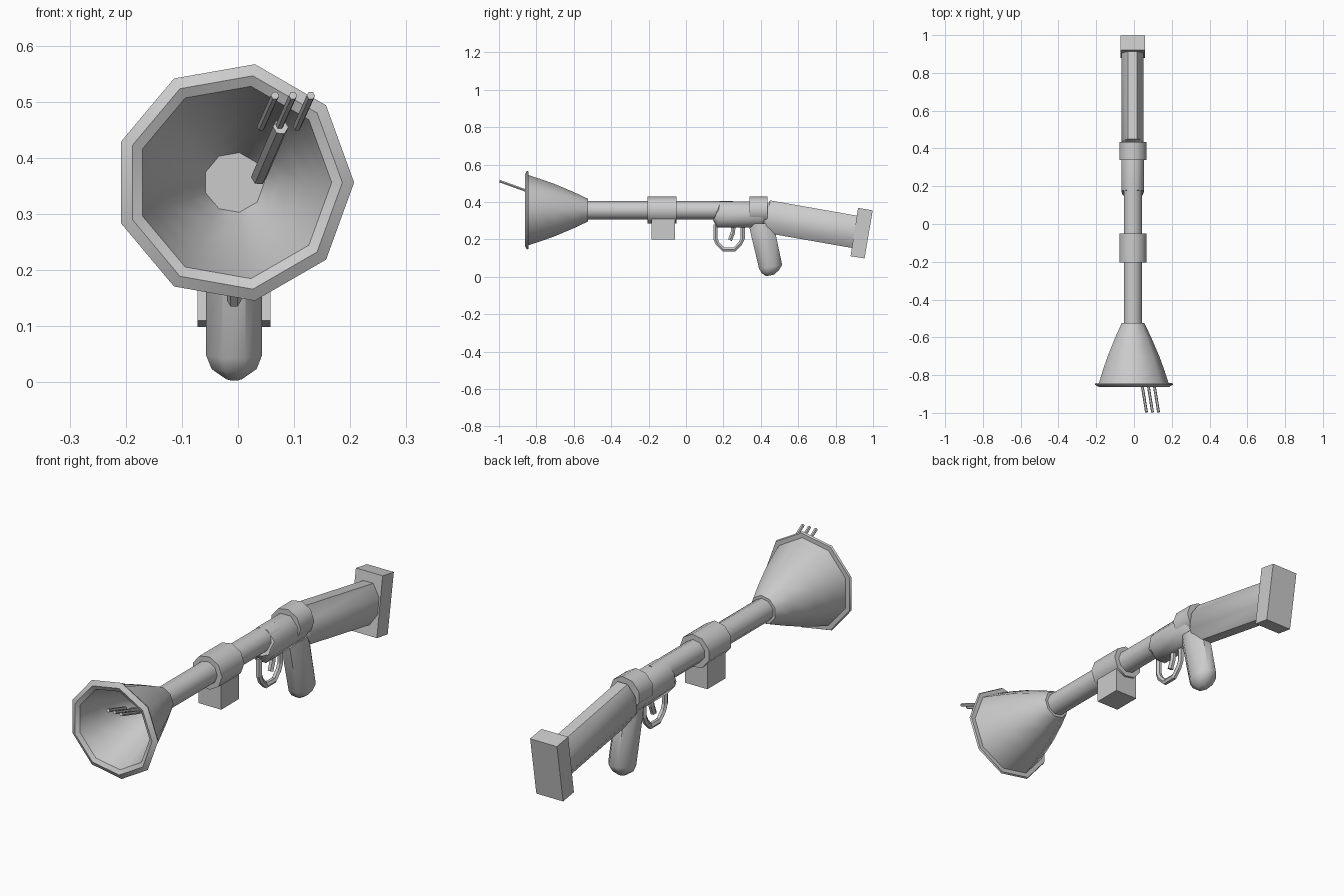
import bpy, bmesh, math
from mathutils import Vector

if "Cube" in bpy.data.objects:
    bpy.data.objects.remove(bpy.data.objects["Cube"])

CX, CZ = -0.007, 0.356          # axis of the barrel
metal = bpy.data.materials.new("plain grey")
metal.diffuse_color = (0.6, 0.6, 0.6, 1)
metal.use_nodes = True
metal.node_tree.nodes["Principled BSDF"].inputs["Base Color"].default_value = metal.diffuse_color


def loft(name, rings, smooth=42):
    """Skin a list of equal-length point rings and cap both ends."""
    bm = bmesh.new()
    vs = [[bm.verts.new(p) for p in r] for r in rings]
    n = len(vs[0])
    for a, b in zip(vs, vs[1:]):
        for i in range(n):
            j = (i + 1) % n
            bm.faces.new((a[i], a[j], b[j], b[i]))
    bm.faces.new(vs[0][::-1])
    bm.faces.new(vs[-1])
    bmesh.ops.recalc_face_normals(bm, faces=bm.faces)
    me = bpy.data.meshes.new(name)
    bm.to_mesh(me)
    bm.free()
    ob = bpy.data.objects.new(name, me)
    bpy.context.collection.objects.link(ob)
    me.materials.append(metal)
    if smooth:
        bpy.ops.object.select_all(action='DESELECT')
        ob.select_set(True)
        bpy.context.view_layer.objects.active = ob
        bpy.ops.object.shade_smooth_by_angle(angle=math.radians(smooth))
    return ob


def lathe(name, profile, n=9, smooth=42):
    """Nine-sided turning along y from (y, radius) pairs."""
    return loft(name, [[(CX + r * math.cos(2 * math.pi * i / n), y,
                         CZ + r * math.sin(2 * math.pi * i / n))
                        for i in range(n)] for y, r in profile], smooth)


def slab(name, side, half, smooth=0):
    """Side outline of (y, z) points extruded across x."""
    return loft(name, [[(CX + x, y, z) for y, z in side] for x in (-half, half)], smooth)


def span(name, sections, n=8, smooth=50):
    """Elliptic sections, each from (y, z) edge a to edge b with half width w."""
    rings = []
    for a, b, w in sections:
        a, b = Vector(a), Vector(b)
        m, h = (a + b) / 2, (a - b) / 2
        k = 1 / math.cos(math.pi / n)
        ring = []
        for i in range(n):
            t = 2 * math.pi * (i + 0.5) / n
            p = m + h * k * math.sin(t)
            ring.append((CX + w * k * math.cos(t), p.x, p.y))
        rings.append(ring)
    return loft(name, rings, smooth)


def tube(name, path, r, n=6, smooth=0):
    """Thin rod following a path of 3D points."""
    pts = [Vector(p) for p in path]
    rings = []
    for i, p in enumerate(pts):
        d = (pts[min(i + 1, len(pts) - 1)] - pts[max(i - 1, 0)]).normalized()
        u = Vector((1, 0, 0))
        u = (u - d * u.dot(d)).normalized()
        v = d.cross(u)
        rings.append([p + r * (u * math.cos(2 * math.pi * k / n) +
                               v * math.sin(2 * math.pi * k / n)) for k in range(n)])
    return loft(name, rings, smooth)


# Flared bell: outer wall, bevelled lip, hollow inside
lathe("bell", [(-0.525, 0.05), (-0.525, 0.062), (-0.60, 0.098), (-0.70, 0.141),
               (-0.78, 0.17), (-0.842, 0.19), (-0.842, 0.21), (-0.85, 0.214),
               (-0.862, 0.193), (-0.852, 0.174), (-0.78, 0.152), (-0.70, 0.123),
               (-0.60, 0.08), (-0.545, 0.054)])

# Barrel and the two collars around it
lathe("barrel", [(-0.54, 0.05), (0.25, 0.05)])
lathe("front_collar", [(-0.205, 0.073), (-0.05, 0.073)])
lathe("rear_collar", [(0.34, 0.073), (0.435, 0.073)])

# Box under the front collar
slab("under_box", [(-0.185, 0.2), (-0.06, 0.2), (-0.06, 0.32), (-0.185, 0.32)], 0.055)

# Receiver with tapered nose and tail
span("receiver", [((0.165, 0.345), (0.145, 0.30), 0.052), ((0.18, 0.402), (0.168, 0.262), 0.06),
                  ((0.40, 0.402), (0.40, 0.262), 0.06), ((0.435, 0.39), (0.435, 0.30), 0.052)])

# Shoulder stock and butt plate
span("stock", [((0.425, 0.375), (0.415, 0.27), 0.045), ((0.45, 0.408), (0.425, 0.235), 0.058),
               ((0.94, 0.322), (0.91, 0.15), 0.058)])
slab("butt_plate", [(0.92, 0.368), (0.998, 0.355), (0.955, 0.098), (0.88, 0.11)], 0.065)

# Rounded pistol grip
span("grip", [((0.335, 0.285), (0.46, 0.285), 0.048), ((0.345, 0.235), (0.472, 0.262), 0.05),
              ((0.391, 0.042), (0.514, 0.064), 0.05), ((0.405, 0.019), (0.496, 0.034), 0.04),
              ((0.428, 0.003), (0.47, 0.011), 0.014)])

# Trigger guard loop and trigger
tube("trigger_guard", [(CX, y, z) for y, z in
     ((0.157, 0.28), (0.157, 0.205), (0.168, 0.178), (0.2, 0.146), (0.26, 0.146),
      (0.29, 0.178), (0.303, 0.205), (0.303, 0.28))], 0.013)
tube("trigger", [(CX, y, z) for y, z in
     ((0.255, 0.28), (0.25, 0.235), (0.235, 0.195))], 0.013)

# Fork inside the bell: handle and three prongs
tube("fork_handle", [(0.037, -0.60, 0.365), (0.076, -0.85, 0.455)], 0.014)
for i, off in enumerate((-0.032, 0, 0.032)):
    tube(f"fork_prong_{i + 1}", [(0.073 + off, -0.84, 0.455), (0.098 + off, -0.996, 0.511)], 0.0075)
